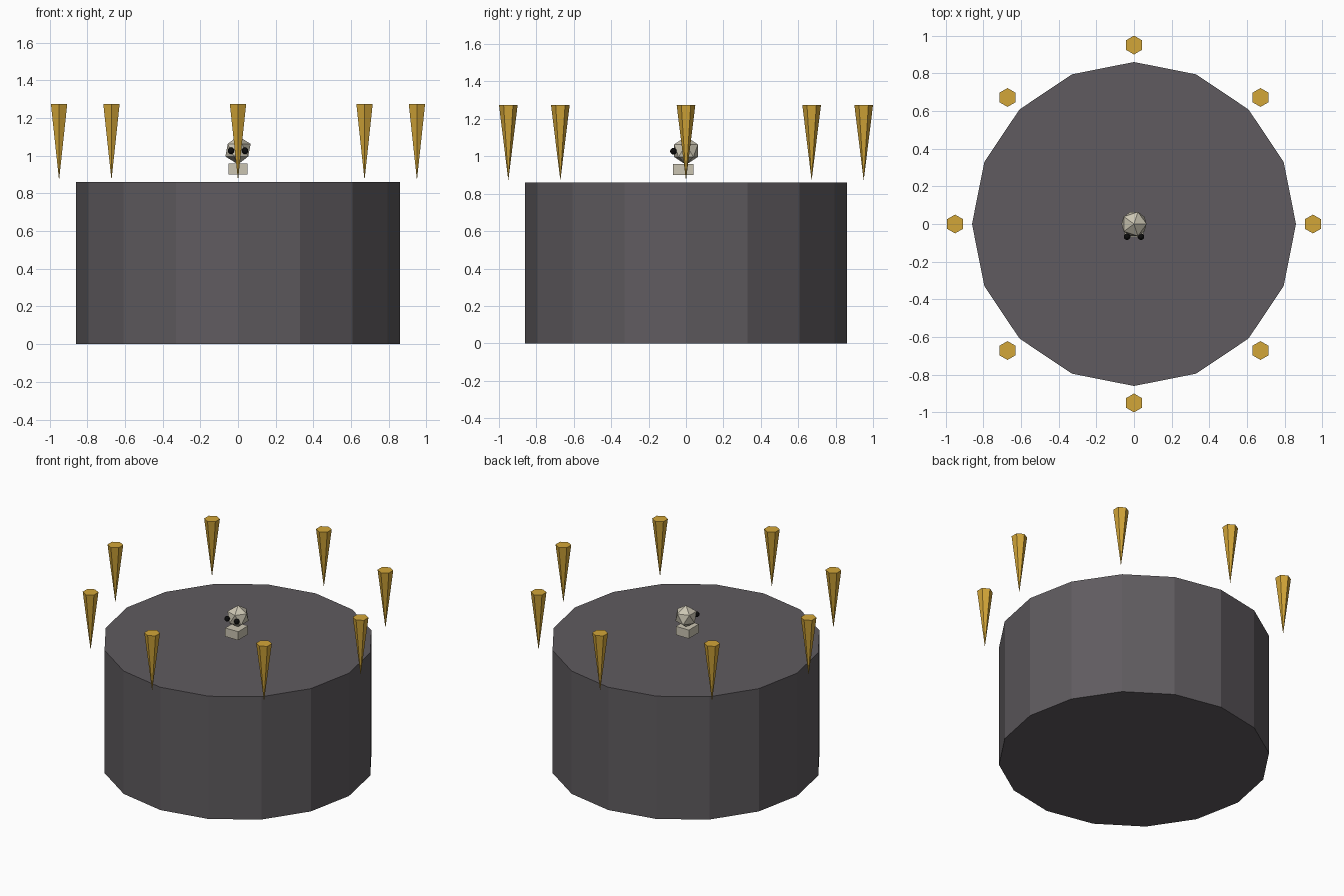
import bpy
from math import cos, sin, pi

if "Cube" in bpy.data.objects:
    bpy.data.objects.remove(bpy.data.objects["Cube"])


def material(name, color):
    m = bpy.data.materials.new(name)
    m.diffuse_color = (*color, 1)
    m.use_nodes = True
    m.node_tree.nodes["Principled BSDF"].inputs["Base Color"].default_value = m.diffuse_color
    return m


stone = material("dark_stone", (0.115, 0.105, 0.115))
gold = material("gold", (0.65, 0.38, 0.04))
bone = material("bone", (0.6, 0.56, 0.45))
black = material("black", (0.004, 0.004, 0.004))


def finish(name, mat):
    ob = bpy.context.object
    ob.name = name
    ob.data.materials.append(mat)
    return ob


# Sixteen-sided drum base
bpy.ops.mesh.primitive_cylinder_add(vertices=16, radius=0.86, depth=0.86, location=(0, 0, 0.43))
finish("drum_base", stone)

# Ring of eight floating spikes, points down
for i in range(8):
    a = i * pi / 4
    bpy.ops.mesh.primitive_cone_add(vertices=6, radius1=0, radius2=0.05, depth=0.405,
                                    location=(0.95 * cos(a), 0.95 * sin(a), 1.0725))
    finish(f"spike_{i + 1}", gold)

# Skull: faceted head, block jaw, two round eyes
bpy.ops.mesh.primitive_ico_sphere_add(subdivisions=1, radius=0.075, location=(0, 0, 1.03))
finish("skull_head", bone)

bpy.ops.mesh.primitive_cube_add(size=1, location=(0, -0.015, 0.93))
finish("skull_jaw", bone).scale = (0.1, 0.11, 0.06)

for side, name in ((-1, "left"), (1, "right")):
    bpy.ops.mesh.primitive_uv_sphere_add(segments=10, ring_count=6, radius=0.018,
                                         location=(side * 0.037, -0.067, 1.027))
    finish(f"{name}_eye", black)
